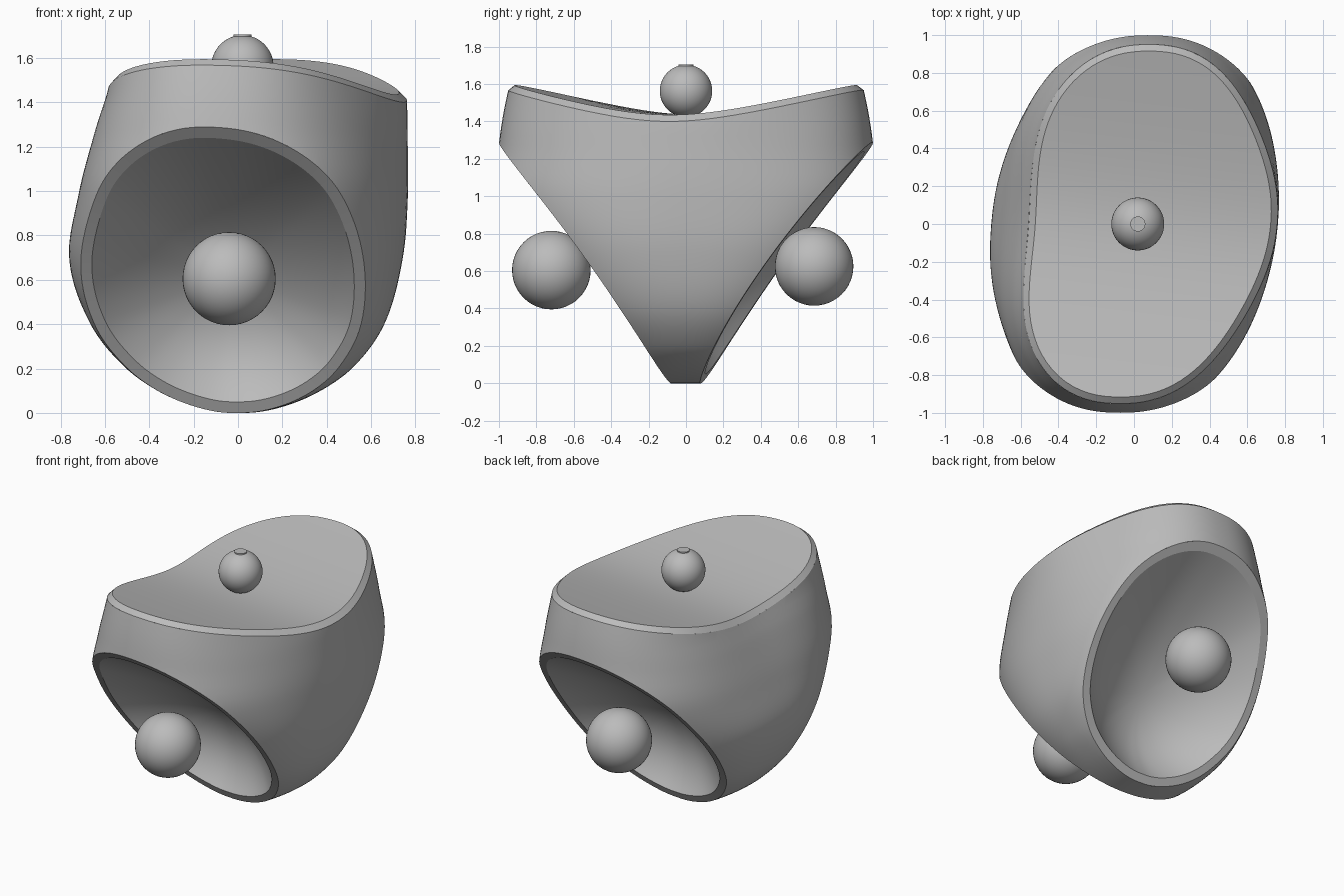
import bpy, bmesh, math
from mathutils import Vector

if "Cube" in bpy.data.objects:
    bpy.data.objects.remove(bpy.data.objects["Cube"])

grey = bpy.data.materials.new("plain grey")
grey.use_nodes = True
grey.diffuse_color = (0.5, 0.5, 0.5, 1)
grey.node_tree.nodes["Principled BSDF"].inputs["Base Color"].default_value = (0.5, 0.5, 0.5, 1)


def curve(keys, values):
    """Smooth interpolation through a few points."""
    n = len(keys)
    slope = [(values[min(i + 1, n - 1)] - values[max(i - 1, 0)])
             / (keys[min(i + 1, n - 1)] - keys[max(i - 1, 0)]) for i in range(n)]

    def f(k):
        i = 0
        while i < n - 2 and k > keys[i + 1]:
            i += 1
        h = keys[i + 1] - keys[i]
        t = (k - keys[i]) / h
        return ((1 + 2 * t) * (1 - t) ** 2 * values[i] + t * (1 - t) ** 2 * h * slope[i]
                + t * t * (3 - 2 * t) * values[i + 1] + t * t * (t - 1) * h * slope[i + 1])
    return f


# Outer skin: skewed superellipse sections, spaced by the root of the height
levels = [math.sqrt(z) for z in (0, .02, .1, .2, .4, .7, 1, 1.28, 1.45, 1.66)]
x_low = curve(levels, [-.02, -.16, -.36, -.5, -.66, -.755, -.7, -.61, -.54, -.5])
x_high = curve(levels, [.02, .17, .37, .51, .655, .735, .76, .76, .755, .72])
y_half = curve(levels, [.3, .35, .41, .48, .67, .88, 1.03, 1.0, .975, .93])
POWER = 2.3
Z_MAX = 1.66


def section(z):
    s = math.sqrt(z)
    return (x_low(s) + x_high(s)) / 2, (x_high(s) - x_low(s)) / 2, y_half(s)


def shift(mid, y):
    return mid * math.exp(-(y / .5) ** 2) + .085 * y


def inside(p):
    x, y, z = p
    if z <= 0 or z >= Z_MAX:
        return False
    mid, hx, hy = section(z)
    return abs((x - shift(mid, y)) / hx) ** POWER + abs(y / hy) ** POWER < 1


# The three cuts, each a surface over two parameters
TILT = .075


def side_profile(z):
    return .08 + .52 * z + .155 * z * z


def back_cut(x, z, lift=0):
    return (x, side_profile(z) - TILT * x + lift, z)


def front_cut(x, z, lift=0):
    return (x, -side_profile(z) - TILT * x - lift, z)


def top_cut(x, y, lift=0):
    return (x, y, 1.40 + .26 * (math.hypot(y + .12 * x, .4) - .4) + lift)


def smooth(ob, angle):
    bpy.ops.object.select_all(action='DESELECT')
    ob.select_set(True)
    bpy.context.view_layer.objects.active = ob
    bpy.ops.object.shade_smooth_by_angle(angle=math.radians(angle))


def make(name, bm, angle=20):
    bmesh.ops.recalc_face_normals(bm, faces=bm.faces)
    mesh = bpy.data.meshes.new(name)
    bm.to_mesh(mesh)
    bm.free()
    mesh.materials.append(grey)
    ob = bpy.data.objects.new(name, mesh)
    bpy.context.collection.objects.link(ob)
    smooth(ob, angle)
    return ob


def bridge(bm, a, b, closed=True):
    n = len(a)
    for i in range(n if closed else n - 1):
        j = (i + 1) % n
        bm.faces.new((a[i], a[j], b[j], b[i]))


def skin(steps=56, segs=128):
    bm = bmesh.new()
    rings = []
    for k in range(steps + 1):
        z = Z_MAX * (k / steps) ** 2
        mid, hx, hy = section(z)
        ring = []
        for i in range(segs):
            a = 2 * math.pi * i / segs
            c, s = math.cos(a), math.sin(a)
            y = hy * math.copysign(abs(s) ** (2 / POWER), s)
            x = shift(mid, y) + hx * math.copysign(abs(c) ** (2 / POWER), c)
            ring.append(bm.verts.new((x, y, z)))
        rings.append(ring)
    for a, b in zip(rings, rings[1:]):
        bridge(bm, a, b)
    bm.faces.new(rings[0])
    bm.faces.new(rings[-1])
    return make("body", bm)


def cutter(name, cut, v_range, axis, limit, nu=12, nv=40):
    """Thick slab from the cut surface out to a plane beyond the body."""
    bm = bmesh.new()
    near, far = [], []
    for j in range(nv + 1):
        for i in range(nu + 1):
            p = list(cut(2.4 * i / nu - 1.2, v_range[0] + (v_range[1] - v_range[0]) * j / nv))
            near.append(bm.verts.new(p))
            p[axis] = limit
            far.append(bm.verts.new(p))
    w = nu + 1
    for layer in (near, far):
        for j in range(nv):
            bridge(bm, layer[j * w:(j + 1) * w], layer[(j + 1) * w:(j + 2) * w], False)
    for pick in (slice(0, w), slice(nv * w, None), slice(0, None, w), slice(nu, None, w)):
        bridge(bm, near[pick], far[pick], False)
    ob = make(name, bm)
    ob.hide_render = True
    # second slot marks the cut faces
    ob.data.materials.append(grey)
    for f in ob.data.polygons:
        f.material_index = 1
    return ob


def face_plate(name, cut, centre, outward, lift, border, depth, segs=128, count=20):
    """Rim band meeting the skin, with a face inside it that sinks by depth."""
    bm = bmesh.new()
    u0, v0 = centre
    spokes = []
    for i in range(segs):
        du, dv = math.cos(2 * math.pi * i / segs), math.sin(2 * math.pi * i / segs)
        low, high = 0, 1.6
        for _ in range(30):
            t = (low + high) / 2
            if inside(cut(u0 + t * du, v0 + t * dv)):
                low = t
            else:
                high = t
        spokes.append((du, dv, low))

    def loop(frac, inset, up):
        return [bm.verts.new(cut(u0 + (t - inset) * frac * du, v0 + (t - inset) * frac * dv, up))
                for du, dv, t in spokes]

    rings = [loop(k / count, border, lift - depth * (1 - (k / count) ** 2))
             for k in range(1, count + 1)] + [loop(1, 0, 0)]
    hub = bm.verts.new(cut(u0, v0, lift - depth))
    for i in range(segs):
        bm.faces.new((hub, rings[0][i], rings[0][(i + 1) % segs]))
    for a, b in zip(rings, rings[1:]):
        bridge(bm, a, b)
    ob = make(name, bm, 10)
    if ob.data.polygons[0].normal.dot(Vector(outward)) < 0:
        ob.data.flip_normals()


def ball(name, centre, radius):
    bm = bmesh.new()
    bmesh.ops.create_uvsphere(bm, u_segments=48, v_segments=24, radius=radius)
    bmesh.ops.translate(bm, verts=bm.verts, vec=centre)
    make(name, bm, 40)


# Body skin with three openings
body = skin()
body.data.materials.append(grey)
cutters = [cutter("back_cutter", back_cut, (-.2, 1.8), 1, 2.2),
           cutter("front_cutter", front_cut, (-.2, 1.8), 1, -2.2),
           cutter("top_cutter", top_cut, (-1.3, 1.3), 2, 2.2)]
bpy.context.view_layer.objects.active = body
for c in cutters:
    mod = body.modifiers.new(c.name, 'BOOLEAN')
    mod.operation, mod.solver, mod.object = 'DIFFERENCE', 'EXACT', c
    bpy.ops.object.modifier_apply(modifier=mod.name)
    bpy.data.objects.remove(c)
bm = bmesh.new()
bm.from_mesh(body.data)
bmesh.ops.delete(bm, geom=[f for f in bm.faces if f.material_index == 1], context='FACES')
bm.to_mesh(body.data)
bm.free()
body.data.materials.pop(index=1)
smooth(body, 25)

# Deep bowls front and back, shallow saddle on top
face_plate("front_bowl", front_cut, (-.04, .62), (0, -1, 0), 0, .05, .32)
face_plate("back_bowl", back_cut, (.04, .62), (0, 1, 0), 0, .05, .32)
face_plate("top_saddle", top_cut, (.08, 0), (0, 0, 1), .035, .035, 0)

# Balls in front of each face
ball("front_ball", (-.04, -.72, .605), .21)
ball("back_ball", (.04, .685, .625), .21)
ball("top_ball", (.02, 0, 1.563), .14)

# Small flat cap on the top ball
bm = bmesh.new()
bmesh.ops.create_cone(bm, cap_ends=True, segments=32, radius1=.04, radius2=.04, depth=.02)
bmesh.ops.translate(bm, verts=bm.verts, vec=(.02, 0, 1.695))
make("top_ball_cap", bm, 40)
